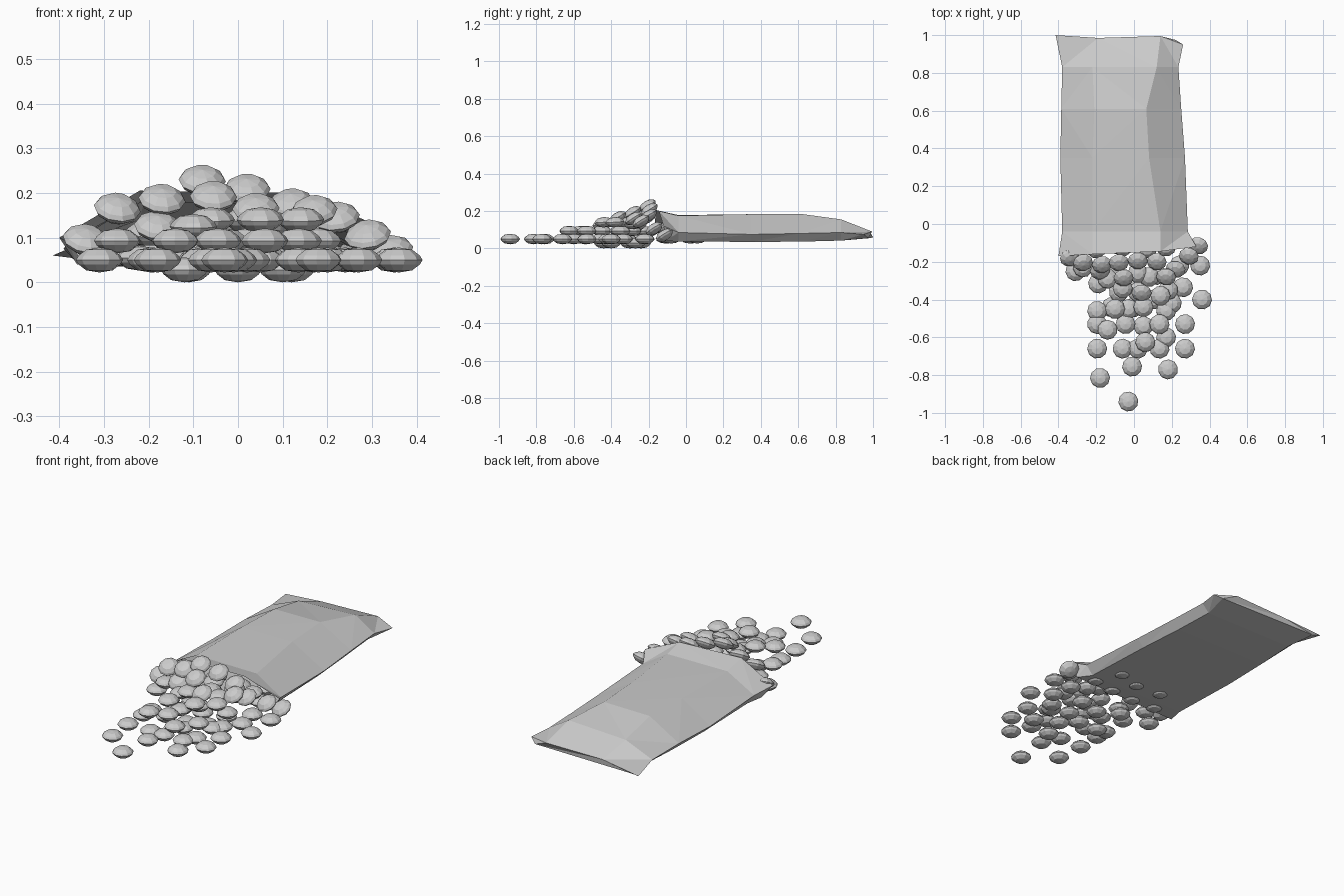
import bpy, bmesh, math, random
from mathutils import Vector

random.seed(4)


def finish(name, bm):
    bmesh.ops.recalc_face_normals(bm, faces=bm.faces)
    me = bpy.data.meshes.new(name)
    bm.to_mesh(me)
    bm.free()
    return me


def add(name, me):
    ob = bpy.data.objects.new(name, me)
    bpy.context.collection.objects.link(ob)
    return ob


# Bag: lofted rings (left edge, top left, top right, right edge, bottom right, bottom left)
# y, x_left, x_topleft, x_topright, x_right, z_left, z_topleft, z_topright, z_right, z_bottom
rings = [
    (-0.16, -0.40, -0.22, 0.14, 0.33, 0.10, 0.205, 0.20, 0.12, 0.04),
    (-0.04, -0.38, -0.22, 0.14, 0.285, 0.09, 0.178, 0.175, 0.085, 0.037),
    (0.35, -0.39, -0.22, 0.08, 0.27, 0.075, 0.182, 0.183, 0.075, 0.035),
    (0.61, -0.385, -0.21, 0.065, 0.25, 0.08, 0.182, 0.185, 0.08, 0.036),
    (0.83, -0.38, -0.22, 0.12, 0.235, 0.075, 0.14, 0.155, 0.085, 0.042),
    (0.985, -0.415, -0.19, 0.14, 0.26, 0.06, 0.085, 0.09, 0.075, 0.055),
]
# small y offsets of the ragged ends
skew = {0: (-0.01, 0.0, 0.015, 0.04, 0.05, 0.03), 5: (0.015, 0.0, 0.01, -0.035, -0.01, 0.0)}
bm = bmesh.new()
loops = []
for i, (y, xl, xtl, xtr, xr, zl, ztl, ztr, zr, zb) in enumerate(rings):
    inset = 0.04
    pts = [(xl, zl), (xtl, ztl), (xtr, ztr), (xr, zr), (xr - inset, zb), (xl + inset, zb)]
    off = skew.get(i, (0,) * 6)
    loops.append([bm.verts.new((x, y + o, z)) for (x, z), o in zip(pts, off)])
for a, b in zip(loops, loops[1:]):
    for k in range(6):
        j = (k + 1) % 6
        bm.faces.new((a[k], a[j], b[j], b[k]))
# sealed back end
e = loops[-1]
bm.faces.new((e[0], e[1], e[5]))
bm.faces.new((e[1], e[2], e[4], e[5]))
bm.faces.new((e[2], e[3], e[4]))
# triangulate the crumpled surface
bmesh.ops.triangulate(bm, faces=bm.faces[:])
add("bag", finish("bag", bm))

# Lens-shaped candy spun from a half profile, ten sides
profile = [(0.0, 0.028), (0.030, 0.023), (0.047, 0.010), (0.053, 0.0),
           (0.047, -0.010), (0.030, -0.023), (0.0, -0.028)]
bm = bmesh.new()
vs = [bm.verts.new((r, 0, z)) for r, z in profile]
es = [bm.edges.new(p) for p in zip(vs, vs[1:])]
bmesh.ops.spin(bm, geom=vs + es, cent=(0, 0, 0), axis=(0, 0, 1),
               angle=math.tau, steps=10, use_duplicate=False)
bmesh.ops.remove_doubles(bm, verts=bm.verts[:], dist=0.0005)
candy = finish("candy", bm)


def scatter(spots, z, tilt):
    for s in spots:
        ob = add("candy", candy)
        ob.location = (s[0], s[1], s[2] if len(s) > 2 else z)
        ob.rotation_euler = (math.radians(tilt), math.radians(-tilt * s[0]),
                             random.uniform(0, 0.6) if tilt == 0 else 0)


# Flat candies on the ground
scatter([(-0.03, -0.94), (-0.18, -0.815), (0.18, -0.77), (-0.01, -0.755), (-0.195, -0.66),
         (-0.06, -0.66), (0.27, -0.66), (0.135, -0.66), (0.02, -0.66), (0.17, -0.60),
         (-0.195, -0.53), (0.05, -0.54), (0.27, -0.53), (-0.195, -0.46), (0.17, -0.46),
         (0.36, -0.40), (0.26, -0.335), (-0.19, -0.315), (0.35, -0.22), (-0.31, -0.25),
         (0.20, -0.42), (-0.08, -0.36), (0.24, -0.22)], 0.05, 0)
# Lowest layer under the heap
scatter([(-0.12, -0.44), (0.0, -0.44), (0.10, -0.40), (0.0, -0.30), (0.12, -0.27),
         (-0.11, -0.24)], 0.028, 0)
# Second layer
scatter([(0.06, -0.625), (-0.14, -0.56), (-0.045, -0.53), (0.135, -0.53), (-0.14, -0.29),
         (0.18, -0.35), (-0.27, -0.23), (0.02, -0.36), (-0.03, -0.45)], 0.093, 0)
# Third layer
scatter([(-0.10, -0.45, 0.125), (0.05, -0.44, 0.14), (0.14, -0.38, 0.14), (-0.06, -0.34, 0.14),
         (0.08, -0.28, 0.13), (0.02, -0.26, 0.14)], 0.14, 4)
# Tilted candies tumbling from the mouth
scatter([(-0.27, -0.205, 0.165), (-0.17, -0.215, 0.185), (-0.08, -0.205, 0.228),
         (0.02, -0.195, 0.208), (0.12, -0.20, 0.175), (-0.055, -0.285, 0.192),
         (0.04, -0.365, 0.165), (0.17, -0.28, 0.16), (-0.18, -0.25, 0.125),
         (0.22, -0.24, 0.145), (0.29, -0.17, 0.105), (0.34, -0.115, 0.07),
         (-0.34, -0.18, 0.095)], 0.15, 32)
# Candies still inside the bag
scatter([(-0.22, -0.10), (-0.08, -0.11), (0.06, -0.10), (0.19, -0.08), (-0.15, 0.03),
         (0.0, 0.02), (0.13, 0.06)], 0.054, 0)
scatter([(-0.20, -0.13), (-0.06, -0.12), (0.07, -0.13), (0.17, -0.12)], 0.11, 10)
